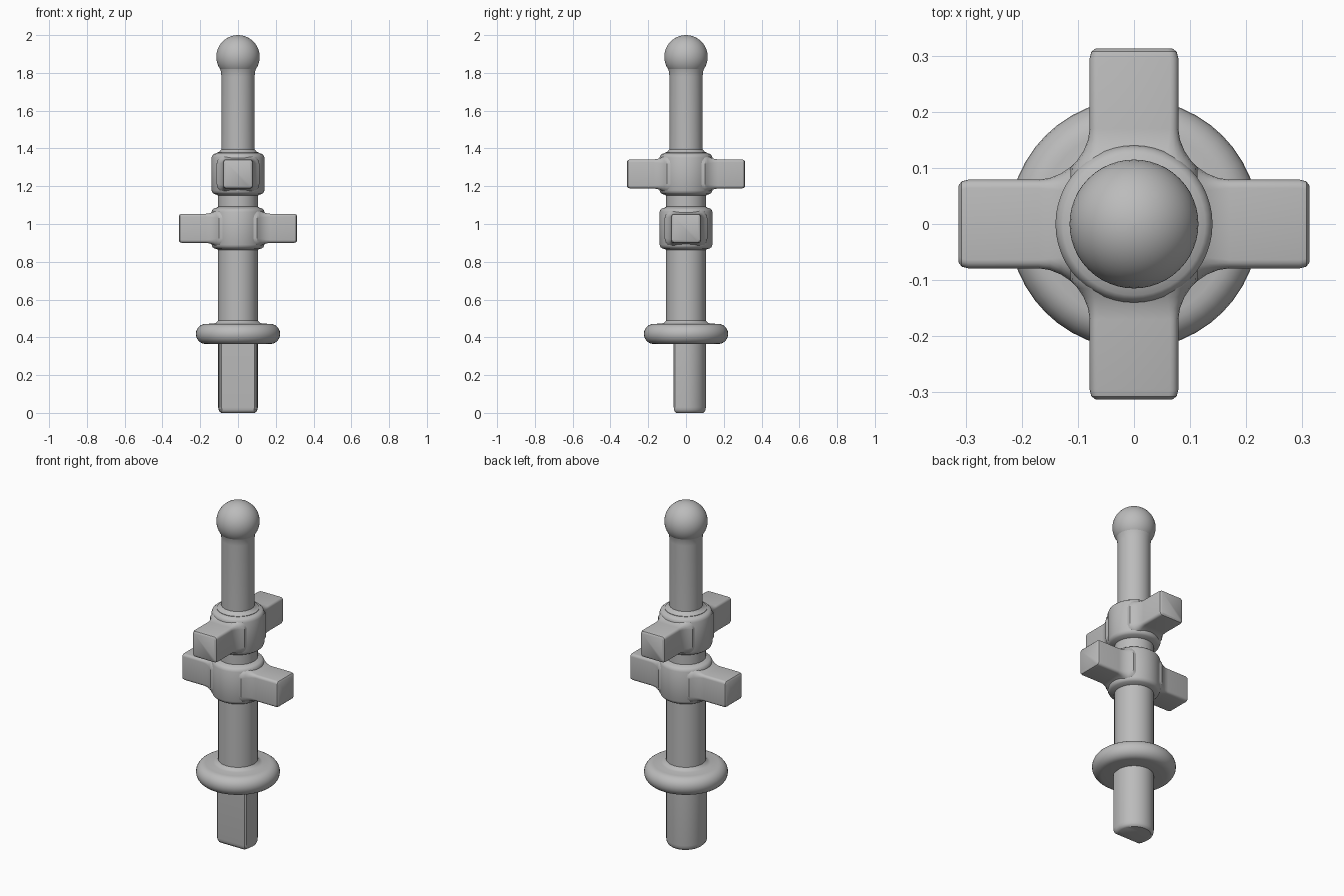
import bpy, bmesh, math
from mathutils import Matrix, Vector

cube = bpy.data.objects.get("Cube")
if cube:
    bpy.data.objects.remove(cube, do_unlink=True)

grey = bpy.data.materials.new("plain grey")
grey.use_nodes = True
colour = (0.5, 0.5, 0.5, 1)
grey.diffuse_color = colour
grey.node_tree.nodes["Principled BSDF"].inputs["Base Color"].default_value = colour


def loft(name, rings, angle=35):
    """Skin a list of equal point rings and cap both ends."""
    bm = bmesh.new()
    loops = [[bm.verts.new(p) for p in ring] for ring in rings]
    n = len(loops[0])
    for a, b in zip(loops, loops[1:]):
        for i in range(n):
            j = (i + 1) % n
            bm.faces.new((a[i], a[j], b[j], b[i]))
    bm.faces.new(loops[0])
    bm.faces.new(loops[-1])
    bmesh.ops.recalc_face_normals(bm, faces=bm.faces)
    mesh = bpy.data.meshes.new(name)
    bm.to_mesh(mesh)
    bm.free()
    mesh.materials.append(grey)
    obj = bpy.data.objects.new(name, mesh)
    bpy.context.collection.objects.link(obj)
    bpy.ops.object.select_all(action="DESELECT")
    obj.select_set(True)
    bpy.context.view_layer.objects.active = obj
    bpy.ops.object.shade_smooth_by_angle(angle=math.radians(angle))
    return obj


def turn(name, profile, sides=48):
    """Round part from (radius, height) pairs."""
    steps = [math.tau * i / sides for i in range(sides)]
    return loft(name, [[(r * math.cos(t), r * math.sin(t), z) for t in steps]
                       for r, z in profile])


def rounded_rect(hy, hz, r, seg=4):
    """Rectangle outline with rounded corners, as (y, z) pairs."""
    pts = []
    for k, (sy, sz) in enumerate(((1, 1), (-1, 1), (-1, -1), (1, -1))):
        for i in range(seg + 1):
            t = math.pi / 2 * (k + i / seg)
            pts.append((sy * (hy - r) + r * math.cos(t),
                        sz * (hz - r) + r * math.sin(t)))
    return pts


# Straight shafts
turn("lower_shaft", [(0.105, 0.40), (0.105, 1.20)])
turn("upper_shaft", [(0.088, 1.20), (0.088, 1.78), (0.09, 1.805), (0.096, 1.825)])

# Ball tip
ball = [(0.115 * math.cos(t), 1.885 + 0.115 * math.sin(t))
        for t in [math.radians(-80 + 169 * i / 22) for i in range(23)]]
turn("ball_tip", ball)

# Rounded flange with a small fillet up to the shaft
flange = [(0.09, 0.365), (0.172, 0.365)]
flange += [(0.172 + 0.051 * math.cos(t), 0.418 + 0.053 * math.sin(t))
           for t in [math.radians(-75 + 15 * i) for i in range(11)]]
flange += [(0.172, 0.471), (0.13, 0.473), (0.115, 0.478), (0.105, 0.49)]
turn("flange", flange)

# D-shaped foot: round at the back, flat at the front
outline = [Vector((0.105 * math.cos(t), 0.105 * math.sin(t)))
           for t in [math.pi * i / 24 for i in range(25)]]
front = [Vector((0.102, -0.03)), Vector((0.096, -0.057)), Vector((0.087, -0.065))]
outline += [Vector((-p.x, p.y)) for p in front] + front[::-1]
centre = Vector((0, 0.02))
loft("foot", [[(*(centre + (p - centre) * s), z) for p in outline]
              for s, z in ((0.84, 0.0), (0.93, 0.006), (0.98, 0.016),
                           (1, 0.03), (1, 0.40))])

# Two collars, each with a pair of flared arms
collar_shape = [(0.104, -0.115), (0.115, -0.109), (0.127, -0.106), (0.135, -0.099),
                (0.14, -0.087)]
arm_shape = [  # distance out, half width, half height, corner radius
    (0.03, 0.115, 0.102, 0.05), (0.10, 0.113, 0.102, 0.05),
    (0.115, 0.100, 0.095, 0.04), (0.13, 0.090, 0.087, 0.03),
    (0.15, 0.082, 0.080, 0.02), (0.17, 0.079, 0.077, 0.015),
    (0.295, 0.079, 0.077, 0.015), (0.307, 0.076, 0.074, 0.014),
    (0.313, 0.068, 0.066, 0.012)]

for level, z, quarter in (("lower", 0.977, 0), ("upper", 1.265, 1)):
    profile = collar_shape + [(r, -h) for r, h in reversed(collar_shape)]
    turn(level + "_collar", [(r, z + h) for r, h in profile])
    for side in (0, 1):
        names = (("left", "right"), ("back", "front"))[quarter]
        rings = [[(x, y, h) for y, h in rounded_rect(hy, hz, r)]
                 for x, hy, hz, r in arm_shape]
        arm = loft(level + "_" + names[side] + "_arm", rings)
        spin = math.pi / 2 * quarter + math.pi * side
        arm.data.transform(Matrix.Translation((0, 0, z)) @ Matrix.Rotation(spin, 4, "Z"))

# Soft shoulder where the upper collar meets the thin shaft
turn("shoulder", [(0.112, 1.36), (0.112, 1.378), (0.098, 1.383), (0.088, 1.395)])
